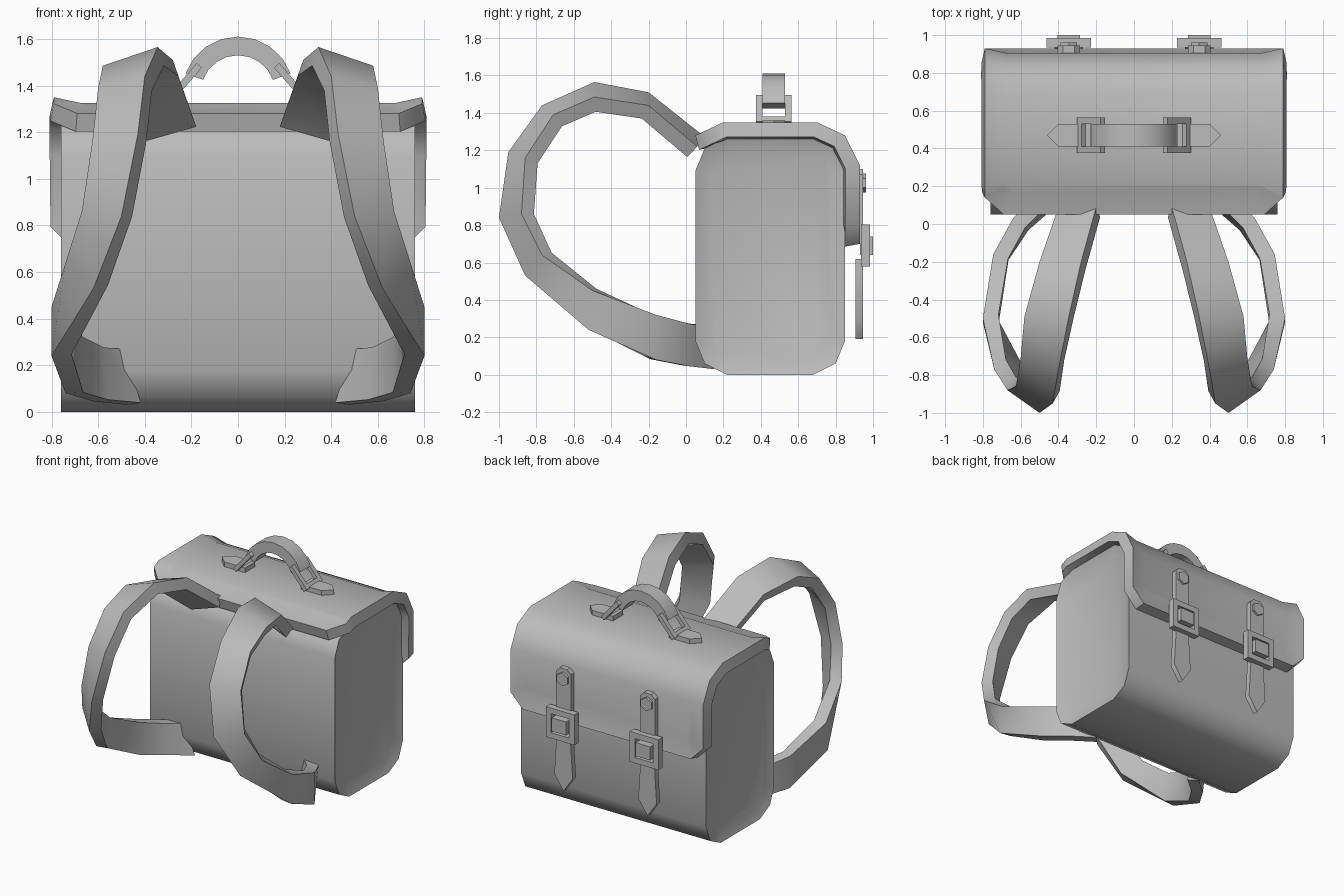
import bpy, bmesh, math
from mathutils import Matrix, Vector

cube = bpy.data.objects.get("Cube")
if cube:
    bpy.data.objects.remove(cube, do_unlink=True)

grey = bpy.data.materials.new("light_grey")
grey.use_nodes = True
COLOUR = (0.5, 0.5, 0.5, 1)
grey.diffuse_color = COLOUR
grey.node_tree.nodes["Principled BSDF"].inputs["Base Color"].default_value = COLOUR
parts = []


def add(name, bm, mirror=False, thickness=0):
    me = bpy.data.meshes.new(name)
    bm.to_mesh(me)
    bm.free()
    me.materials.append(grey)
    ob = bpy.data.objects.new(name, me)
    bpy.context.collection.objects.link(ob)
    if thickness:
        mod = ob.modifiers.new("thickness", 'SOLIDIFY')
        mod.thickness, mod.offset, mod.use_even_offset = thickness, -1, True
    if mirror:
        ob.modifiers.new("mirror", 'MIRROR').use_clip = False
    parts.append(ob)


def prism(outline, lo, hi, place):
    """Extrude a 2D outline from lo to hi; place maps (u, v, depth) to a point."""
    bm = bmesh.new()
    ends = [[bm.verts.new(place(u, v, d)) for u, v in outline] for d in (lo, hi)]
    n = len(outline)
    caps = [bm.faces.new(e) for e in ends]
    for i in range(n):
        j = (i + 1) % n
        bm.faces.new((ends[0][i], ends[0][j], ends[1][j], ends[1][i]))
    bmesh.ops.recalc_face_normals(bm, faces=bm.faces)
    return bm, caps


def along_x(u, v, d):
    return (d, u, v)


def along_y(u, v, d):
    return (u, d, v)


def along_z(u, v, d):
    return (u, v, d)


def frame(w, h, bar, thick, matrix):
    """Flat rectangular ring in local xy, thick along local z."""
    bm = bmesh.new()
    signs = [(-1, -1), (1, -1), (1, 1), (-1, 1)]
    loops = [[[bm.verts.new((sx * (w / 2 - b), sy * (h / 2 - b), z)) for sx, sy in signs]
              for b in (0, bar)] for z in (-thick / 2, thick / 2)]
    (ob, ib), (ot, it) = loops
    for i in range(4):
        j = (i + 1) % 4
        for a, b in ((ob, ib), (ot, it), (ob, ot), (ib, it)):
            bm.faces.new((a[i], a[j], b[j], b[i]))
    bmesh.ops.recalc_face_normals(bm, faces=bm.faces)
    bm.transform(matrix)
    return bm


# Body: rounded box with recessed side panels
Y0, Y1, TOP = 0.05, 0.85, 1.27
side = [(0, 0.18), (0.05, 0.06), (0.17, 0)]
lower = side + [(0.8 - y, z) for y, z in reversed(side)]
outline = [(Y0 + y, z) for y, z in lower]
outline += [(Y0 + y, TOP - z) for y, z in reversed(lower)]
bm, caps = prism(outline, -0.76, 0.76, along_x)
bmesh.ops.inset_individual(bm, faces=caps, thickness=0.075, depth=-0.03, use_even_offset=True)
add("bag_body", bm)

# Flap: bent sheet with chamfered corners and a raised border
path = [Vector(p) for p in ((0.05, 1.28), (0.2, 1.35), (0.7, 1.35),
                            (0.85, 1.28), (0.93, 1.12), (0.93, 0.7))]
CUT, HALF = 0.1, 0.79
first = path[0] + (path[1] - path[0]).normalized() * CUT
last = path[-1] + (path[-2] - path[-1]).normalized() * CUT
rows = [path[0], first] + path[1:-1] + [last, path[-1]]
bm = bmesh.new()
left, right = [], []
for i, (y, z) in enumerate(rows):
    x = HALF - CUT if i in (0, len(rows) - 1) else HALF
    left.append(bm.verts.new((-x, y, z)))
    right.append(bm.verts.new((x, y, z)))
for a, b in ((0, 2), (2, 3), (3, 4), (4, 5), (5, 7)):
    bm.faces.new(right[a:b + 1] + left[a:b + 1][::-1])
bm.normal_update()
bmesh.ops.inset_region(bm, faces=bm.faces[:], thickness=0.115, depth=-0.025,
                       use_boundary=True, use_even_offset=True)
add("flap", bm, thickness=0.08)

# Shoulder straps: twisting ribbon given by outer edge and inner edge
stations = [((0.41, 0.06, 1.22), (0.20, 0.09, 1.28)),
            ((0.50, -0.2, 1.44), (0.28, -0.2, 1.51)),
            ((0.58, -0.49, 1.485), (0.345, -0.49, 1.565)),
            ((0.60, -0.71, 1.39), (0.40, -0.77, 1.44)),
            ((0.625, -0.86, 1.16), (0.43, -0.95, 1.19)),
            ((0.67, -0.88, 0.86), (0.50, -1.0, 0.84)),
            ((0.74, -0.77, 0.64), (0.62, -0.86, 0.53)),
            ((0.80, -0.5, 0.45), (0.80, -0.52, 0.24)),
            ((0.745, -0.16, 0.32), (0.74, -0.16, 0.08)),
            ((0.64, 0.03, 0.27), (0.62, 0.02, 0.045)),
            ((0.55, 0.12, 0.26), (0.47, 0.15, 0.03))]
bm = bmesh.new()
ribs = [(bm.verts.new(a), bm.verts.new(b)) for a, b in stations]
for (a, b), (c, d) in zip(ribs, ribs[1:]):
    bm.faces.new((a, b, d, c))
add("shoulder_straps", bm, mirror=True, thickness=0.08)

# Carry handle: arched grip, tilted links and pointed tabs
YC = 0.47
angles = [math.radians(20 + 140 * i / 8) for i in range(9)]
arch = [(r * math.cos(a), 1.37 + r * math.sin(a))
        for r, seq in ((0.24, angles), (0.16, angles[::-1])) for a in seq]
add("handle_grip", prism(arch, YC - 0.06, YC + 0.06, along_y)[0])
tilt = Matrix.Translation((0.228, YC, 1.415)) @ Matrix.Rotation(math.radians(49), 4, 'Y')
add("handle_links", frame(0.19, 0.19, 0.035, 0.03, tilt), mirror=True)
tab = [(0.23, YC - 0.06), (0.40, YC - 0.06), (0.46, YC), (0.40, YC + 0.06), (0.23, YC + 0.06)]
add("handle_tabs", prism(tab, 1.30, 1.36, along_z)[0], mirror=True)

# Closing straps, studs and buckles
XB = 0.345


def plate(name, half, lo, hi):
    pts = half + [(-x, z) for x, z in reversed(half) if x]
    add(name, prism([(XB + x, z) for x, z in pts], lo, hi, along_y)[0], mirror=True)


plate("upper_closing_straps", [(0.06, 0.7), (0.06, 1.07), (0.03, 1.10)], 0.89, 0.945)
plate("lower_closing_straps", [(0.055, 0.62), (0.075, 0.3), (0, 0.19)], 0.905, 0.945)
plate("buckle_plates", [(0.06, 0.64), (0.06, 0.74)], 0.93, 1.0)
hexagon = [(0.05 * math.sin(k * math.pi / 3), 1.025 + 0.05 * math.cos(k * math.pi / 3))
           for k in range(6)]
add("studs", prism([(XB + x, z) for x, z in hexagon], 0.92, 0.962, along_y)[0], mirror=True)
upright = Matrix.Translation((XB, 0.96, 0.69)) @ Matrix.Rotation(math.pi / 2, 4, 'X')
add("buckle_frames", frame(0.235, 0.225, 0.042, 0.05, upright), mirror=True)

# Apply modifiers and shade
bpy.ops.object.select_all(action='DESELECT')
for ob in parts:
    ob.select_set(True)
bpy.context.view_layer.objects.active = parts[0]
bpy.ops.object.convert(target='MESH')
bpy.ops.object.shade_smooth_by_angle(angle=math.radians(44))
